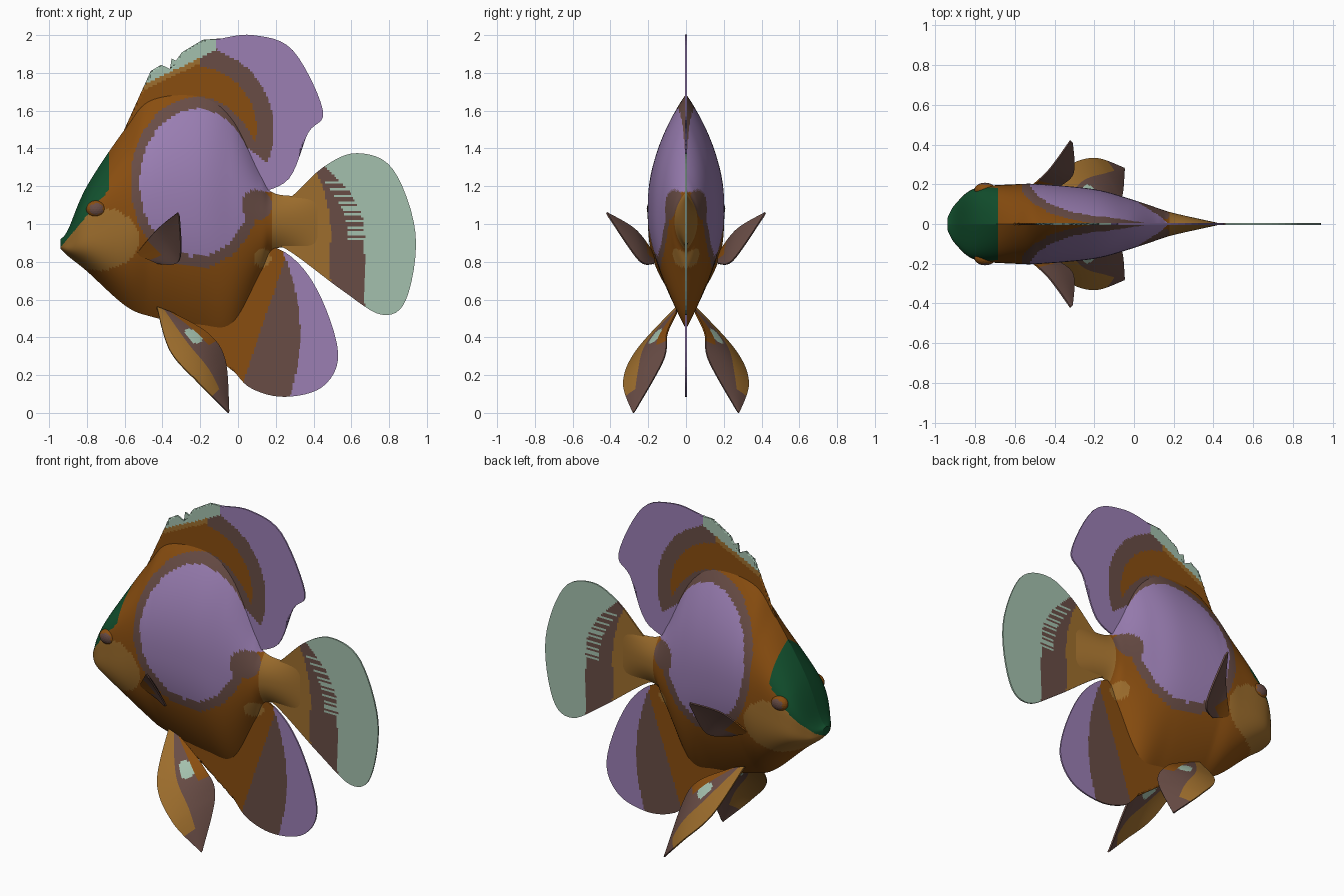
import bpy
import bmesh
import math
from mathutils import Vector

cube = bpy.data.objects.get("Cube")
if cube:
    bpy.data.objects.remove(cube, do_unlink=True)

COLOURS = {
    "orange_brown": (.25, .075, .005),
    "tan": (.34, .155, .026),
    "lilac": (.325, .21, .45),
    "mauve_brown": (.14, .073, .06),
    "pale_green": (.37, .53, .42),
    "dark_green": (.006, .08, .027),
}
MATERIALS = []
for label, rgb in COLOURS.items():
    mat = bpy.data.materials.new(label)
    mat.use_nodes = True
    mat.diffuse_color = (*rgb, 1)
    shader = mat.node_tree.nodes["Principled BSDF"]
    shader.inputs["Base Color"].default_value = (*rgb, 1)
    shader.inputs["Roughness"].default_value = .8
    MATERIALS.append(mat)
ORANGE, TAN, LILAC, MAUVE, PALE, GREEN = range(len(MATERIALS))


def smooth(points, steps=6):
    """Rounded open curve through a few control points of any dimension."""
    padded = [points[0], *points, points[-1]]
    curve = []
    for a, b, c, d in zip(padded, padded[1:], padded[2:], padded[3:]):
        for k in range(steps):
            t = k / steps
            curve.append([q + t / 2 * (r - p + t * (2 * p - 5 * q + 4 * r - s + t * (3 * (q - r) + s - p)))
                          for p, q, r, s in zip(a, b, c, d)])
    return curve + [list(points[-1])]


def oval(x, z, cx, cz, rx, rz):
    """Less than one inside the oval."""
    return ((x - cx) / rx) ** 2 + ((z - cz) / rz) ** 2


def tail_marking(x, z):
    """Tan root, dark band with streaked edge, pale rim."""
    rise = max(0, z - .95)
    band_end = .67 - 1.7 * rise ** 2
    if .9 < z < 1.24 and math.sin(z * 190) < -.2:
        band_end -= .09
    if x < .18:
        return ORANGE
    if x < .49 - .7 * rise ** 2:
        return TAN
    return MAUVE if x < band_end else PALE


def anal_marking(x, z):
    """Orange root, dark middle, lilac rim."""
    if oval(x, z, .13, .82, .045, .05) < 1:
        return TAN
    if x > .33 - .5 * (z - .42) ** 2:
        return LILAC
    return MAUVE if x > .04 + .34 * (z - .2) else ORANGE


def dorsal_marking(x, z):
    """Pale spiny edge, curved dark stripe, lilac rim."""
    stripe = oval(x, z, -.22, 1.5, .41, .43)
    spine_line = 1.98 + .49 * x
    if x < -.11 and z > spine_line:
        return PALE
    if x < -.2:
        return TAN if z > spine_line - .03 else ORANGE
    if stripe > 1 and x > -.11:
        return LILAC
    return MAUVE if stripe > .6 else ORANGE


def marking(x, z):
    """Whole side of the fish: face, flank patch, then the fin roots."""
    if x < -.69 and .96 + 1.2 * (x + .87) < z < 1.37:
        return GREEN
    if oval(x, z, -.735, .92, .215, .165) < 1:
        return TAN
    if oval(x, z, .1, 1.1, .08, .08) < 1:
        return MAUVE
    flank = oval(x, z, -.22, 1.22, .3, .39)
    if flank < 1 or (x > 0 and 1.17 < z < 1.44 - .76 * x):
        return LILAC
    if flank < 1.35:
        return MAUVE
    if z > 1.17:
        return dorsal_marking(x, z)
    return anal_marking(x, z) if z < .87 else tail_marking(x, z)


def finish(name, bm, rule=None, thickness=0, mirror=False):
    """Turn a bmesh into an object with painted faces and modifiers."""
    bmesh.ops.recalc_face_normals(bm, faces=bm.faces)
    if rule:
        for face in bm.faces:
            c = face.calc_center_median()
            face.material_index = rule(c.x, c.z)
    mesh = bpy.data.meshes.new(name)
    bm.to_mesh(mesh)
    bm.free()
    for m in MATERIALS:
        mesh.materials.append(m)
    ob = bpy.data.objects.new(name, mesh)
    bpy.context.collection.objects.link(ob)
    if thickness:
        mod = ob.modifiers.new("Thickness", "SOLIDIFY")
        mod.thickness, mod.offset = thickness, 0
    if mirror:
        ob.modifiers.new("Mirror", "MIRROR").use_axis = (False, True, False)
    return ob


def flat_fin(name, outline, rule, cell=.012):
    """Upright plate, cut into a fine grid for painting."""
    bm = bmesh.new()
    bm.faces.new([bm.verts.new((x, 0, z)) for x, z in outline])
    bmesh.ops.triangulate(bm, faces=bm.faces[:])
    for axis, normal in enumerate((Vector((1, 0, 0)), Vector((0, 0, 1)))):
        values = [p[axis] for p in outline]
        start = min(values)
        for k in range(1, int((max(values) - start) / cell) + 1):
            bmesh.ops.bisect_plane(bm, geom=bm.verts[:] + bm.edges[:] + bm.faces[:], dist=1e-6,
                                   plane_co=normal * (start + k * cell), plane_no=normal)
    finish(name, bm, rule, thickness=.009)


def paired_fin(name, front, back, bulge, rule, across=20):
    """Curved fin stretched between two edges, mirrored to both sides."""
    bm = bmesh.new()
    pairs = list(zip(smooth(front, across), smooth(back, across)))
    last = len(pairs) - 1
    rows = []
    for i, (a, b) in enumerate(pairs):
        swell = bulge * math.sin(math.pi * i / last)
        rows.append([bm.verts.new(Vector(a).lerp(Vector(b), j / across)
                                  + Vector((0, swell * math.sin(math.pi * j / across), 0)))
                     for j in range(across + 1)])
    for i, (r, s) in enumerate(zip(rows, rows[1:])):
        for j in range(across):
            face = bm.faces.new((r[j], s[j], s[j + 1], r[j + 1]))
            face.material_index = rule(i / last, j / across)
    finish(name, bm, thickness=.009, mirror=True)


# Body: lens-shaped rings from mouth to tail root (x, belly, back, half width)
STATIONS = [
    (-.94, .87, .92, .03), (-.9, .83, .97, .1), (-.8, .75, 1.2, .18), (-.6, .57, 1.5, .2),
    (-.46, .51, 1.66, .2), (-.2, .46, 1.68, .175), (-.03, .47, 1.56, .13),
    (.12, .74, 1.26, .08), (.2, .87, 1.16, .055), (.42, .86, 1.15, .006)]
RING = 160
bm = bmesh.new()
rings = []
for x, low, high, width in smooth(STATIONS, 12):
    fullness = 2.2 + 5 * max(0, -.48 - x)
    ring = []
    for j in range(RING):
        angle = math.tau * j / RING
        u = math.cos(angle)
        y = math.copysign(width * (1 - abs(u) ** fullness), math.sin(angle))
        ring.append(bm.verts.new((x, y, (low + high) / 2 + u * (high - low) / 2)))
    rings.append(ring)
for r, s in zip(rings, rings[1:]):
    for j in range(RING):
        bm.faces.new((r[j], r[j - 1], s[j - 1], s[j]))
bm.faces.new(rings[0])
bm.faces.new(rings[-1])
body = finish("body", bm, marking)
bpy.context.view_layer.objects.active = body
body.select_set(True)
bpy.ops.object.shade_smooth_by_angle(angle=math.radians(30))

# Dorsal fin: spiny front edge running into a rounded sail
spines = []
for i in range(6):
    x, z = -.47 + .055 * i, 1.755 + .033 * i
    spines += [(x, z), (x + .008, z + .055)]
sail = smooth([(-.1, 1.98), (.08, 2), (.29, 1.92), (.45, 1.6), (.37, 1.48), (.27, 1.24), (.1, 1.16)])
flat_fin("dorsal_fin", [(-.4, 1.3), (-.62, 1.46)] + spines + sail, marking)

# Anal and tail fins
flat_fin("anal_fin", smooth([
    (-.42, .52), (-.25, .46), (-.04, .24), (.07, .13), (.25, .085), (.45, .14),
    (.53, .32), (.42, .65), (.25, .85), (0, .92)]), anal_marking)
flat_fin("tail_fin", smooth([
    (.1, 1.1), (.25, 1.12), (.45, 1.3), (.63, 1.375), (.82, 1.29), (.94, .95),
    (.89, .6), (.76, .52), (.55, .65), (.25, .87), (.1, .9)]), tail_marking)


# Pelvic fins: tan leading half, pale spot near the root
def pelvic_marking(u, v):
    if oval(u, v, .3, .65, .08, .15) < 1:
        return PALE
    if v < .45 and u < .8:
        return TAN
    return ORANGE if v > .75 and u < .45 else MAUVE


paired_fin("pelvic_fins",
           [(-.43, .05, .56), (-.36, .26, .33), (-.21, .33, .16), (-.05, .28, 0)],
           [(-.35, .05, .53), (-.16, .1, .42), (-.07, .12, .28), (-.05, .27, .01)],
           .02, pelvic_marking)

# Pectoral fins
paired_fin("pectoral_fins",
           [(-.54, .17, .84), (-.43, .27, .97), (-.32, .42, 1.06)],
           [(-.42, .17, .79), (-.31, .25, .81), (-.31, .41, 1.04)],
           -.01, lambda u, v: ORANGE if u < .3 and v < .6 else MAUVE)

# Eyes: low domes with a dark centre
bm = bmesh.new()
bmesh.ops.create_icosphere(bm, subdivisions=3, radius=.045)
for v in bm.verts:
    v.co = Vector((-.75 + v.co.x * 1.2, .172 + v.co.y * .8, 1.08 + v.co.z))
finish("eyes", bm, lambda x, z: MAUVE if oval(x, z, -.75, 1.08, .035, .03) < 1 else ORANGE, mirror=True)
